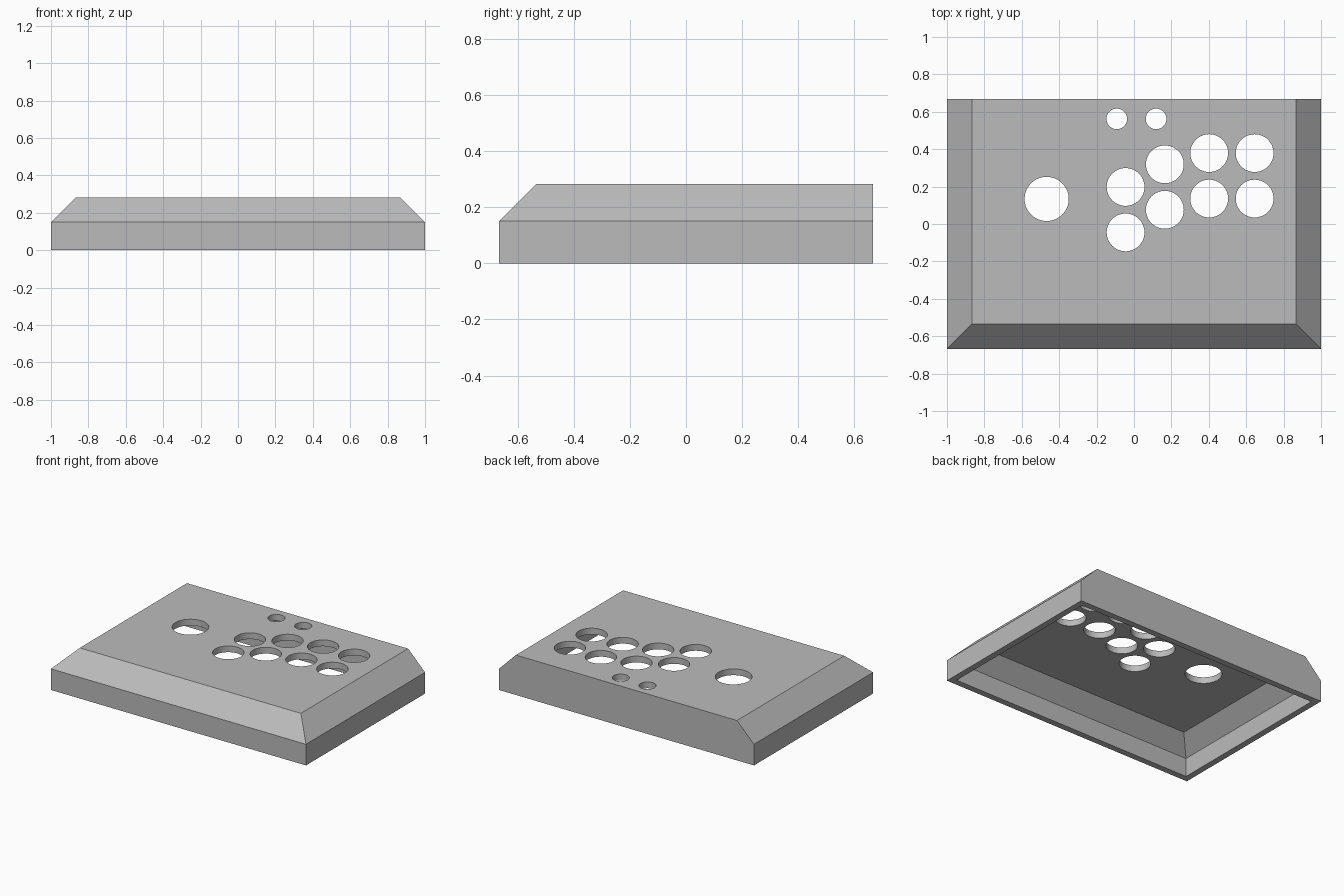
import bpy, bmesh, math
from mathutils import Matrix

cube = bpy.data.objects.get("Cube")
if cube:
    bpy.data.objects.remove(cube, do_unlink=True)

HALF_X, HALF_Y = 1.0, 0.667
WALL_H, BEVEL, T = 0.15, 0.133, 0.0444
TOP = WALL_H + BEVEL
SHIFT = T * math.tan(math.pi / 8)   # keeps the sloped wall as thick as the rest

grey = bpy.data.materials.new("plain_grey")
grey.use_nodes = True
colour = (0.5, 0.5, 0.5, 1)
grey.diffuse_color = colour
grey.node_tree.nodes["Principled BSDF"].inputs["Base Color"].default_value = colour


def make_object(name, bm):
    bmesh.ops.recalc_face_normals(bm, faces=bm.faces)
    mesh = bpy.data.meshes.new(name)
    bm.to_mesh(mesh)
    bm.free()
    mesh.materials.append(grey)
    obj = bpy.data.objects.new(name, mesh)
    bpy.context.collection.objects.link(obj)
    return obj


def ring(bm, inset, back_inset, z):
    x, front, back = HALF_X - inset, -HALF_Y + inset, HALF_Y - back_inset
    return [bm.verts.new(p) for p in
            ((-x, front, z), (x, front, z), (x, back, z), (-x, back, z))]


# Hollow case: outer skin, then the inner skin, joined by the bottom rim
bm = bmesh.new()
rings = [ring(bm, *r) for r in (
    (BEVEL, 0, TOP), (0, 0, WALL_H), (0, 0, 0),
    (T, T, 0), (T, T, WALL_H - SHIFT), (BEVEL + SHIFT, T, TOP - T))]
for a, b in zip(rings, rings[1:]):
    for i in range(4):
        j = (i + 1) % 4
        bm.faces.new((a[i], a[j], b[j], b[i]))
bm.faces.new(rings[0])
bm.faces.new(rings[-1])
case = make_object("controller_case", bm)

# Openings: one stick hole, four pairs of buttons, two small buttons
holes = [(-0.467, 0.134, 0.118), (-0.092, 0.562, 0.055), (0.118, 0.562, 0.055)]
for x, y in ((-0.045, -0.045), (0.165, 0.076), (0.402, 0.136), (0.645, 0.136)):
    holes += [(x, y, 0.101), (x, y + 0.243, 0.101)]
bm = bmesh.new()
for x, y, r in holes:
    bmesh.ops.create_cone(bm, cap_ends=True, segments=64, radius1=r, radius2=r,
                          depth=0.2, matrix=Matrix.Translation((x, y, TOP)))
cutter = make_object("hole_cutter", bm)
cutter.hide_render = True

# Cut the openings and tidy up
bpy.ops.object.select_all(action='DESELECT')
bpy.context.view_layer.objects.active = case
case.select_set(True)
cut = case.modifiers.new("holes", 'BOOLEAN')
cut.operation, cut.solver, cut.object = 'DIFFERENCE', 'EXACT', cutter
bpy.ops.object.modifier_apply(modifier=cut.name)
bpy.data.objects.remove(cutter, do_unlink=True)
bpy.ops.object.shade_smooth_by_angle(angle=math.radians(30))
